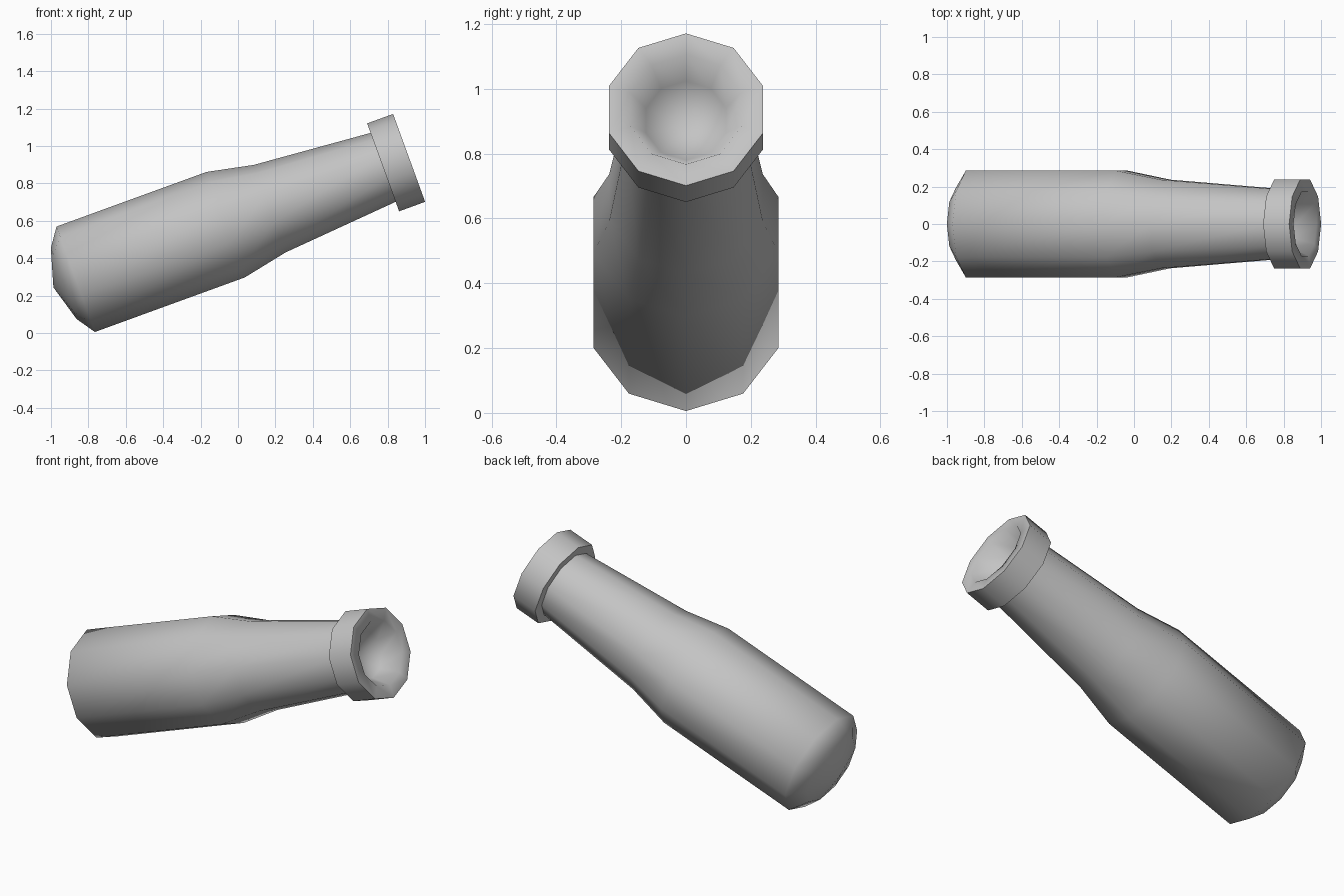
import bpy
import math
from mathutils import Matrix, Vector

SIDES = 10
TILT = math.radians(20)

cube = bpy.data.objects.get("Cube")
if cube:
    bpy.data.objects.remove(cube, do_unlink=True)

grey = bpy.data.materials.new("plain_grey")
grey.use_nodes = True
colour = (0.55, 0.55, 0.55, 1)
grey.diffuse_color = colour
grey.node_tree.nodes["Principled BSDF"].inputs["Base Color"].default_value = colour

# Local z is the long axis; it leans over towards +x
axis = Vector((math.cos(TILT), 0, math.sin(TILT)))
up = Vector((-math.sin(TILT), 0, math.cos(TILT)))
side = up.cross(axis)
place = Matrix((up, side, axis)).transposed().to_4x4()
place.translation = up * 0.567


def lathe(name, profile):
    """Turn (radius, height) points round the long axis; zero radius is a tip."""
    verts, faces, rings = [], [], []
    for r, h in profile:
        count = SIDES if r else 1
        rings.append([len(verts) + k for k in range(count)])
        for k in range(count):
            a = math.tau * k / SIDES
            verts.append(place @ Vector((r * math.cos(a), r * math.sin(a), h)))
    for low, high in zip(rings, rings[1:]):
        for k in range(SIDES):
            n = (k + 1) % SIDES
            if len(low) == 1:
                faces.append((low[0], high[n], high[k]))
            elif len(high) == 1:
                faces.append((low[k], low[n], high[0]))
            else:
                faces.append((low[k], low[n], high[n], high[k]))
    mesh = bpy.data.meshes.new(name)
    mesh.from_pydata(verts, [], faces)
    mesh.materials.append(grey)
    obj = bpy.data.objects.new(name, mesh)
    bpy.context.collection.objects.link(obj)
    bpy.ops.object.select_all(action="DESELECT")
    obj.select_set(True)
    bpy.context.view_layer.objects.active = obj
    bpy.ops.object.shade_smooth_by_angle(angle=math.radians(65))


# Domed base, straight body, shoulder and tapering neck
lathe("bottle_body", [(0, -0.844), (0.202, -0.785), (0.3, -0.717),
                      (0.3, 0.136), (0.249, 0.386), (0.196, 1.032)])

# Collar round the mouth, with the hollow opening
lathe("mouth_collar", [(0.196, 1.032), (0.25, 1.032), (0.25, 1.18),
                       (0.18, 1.18), (0.13, 1.08), (0, 1.02)])
